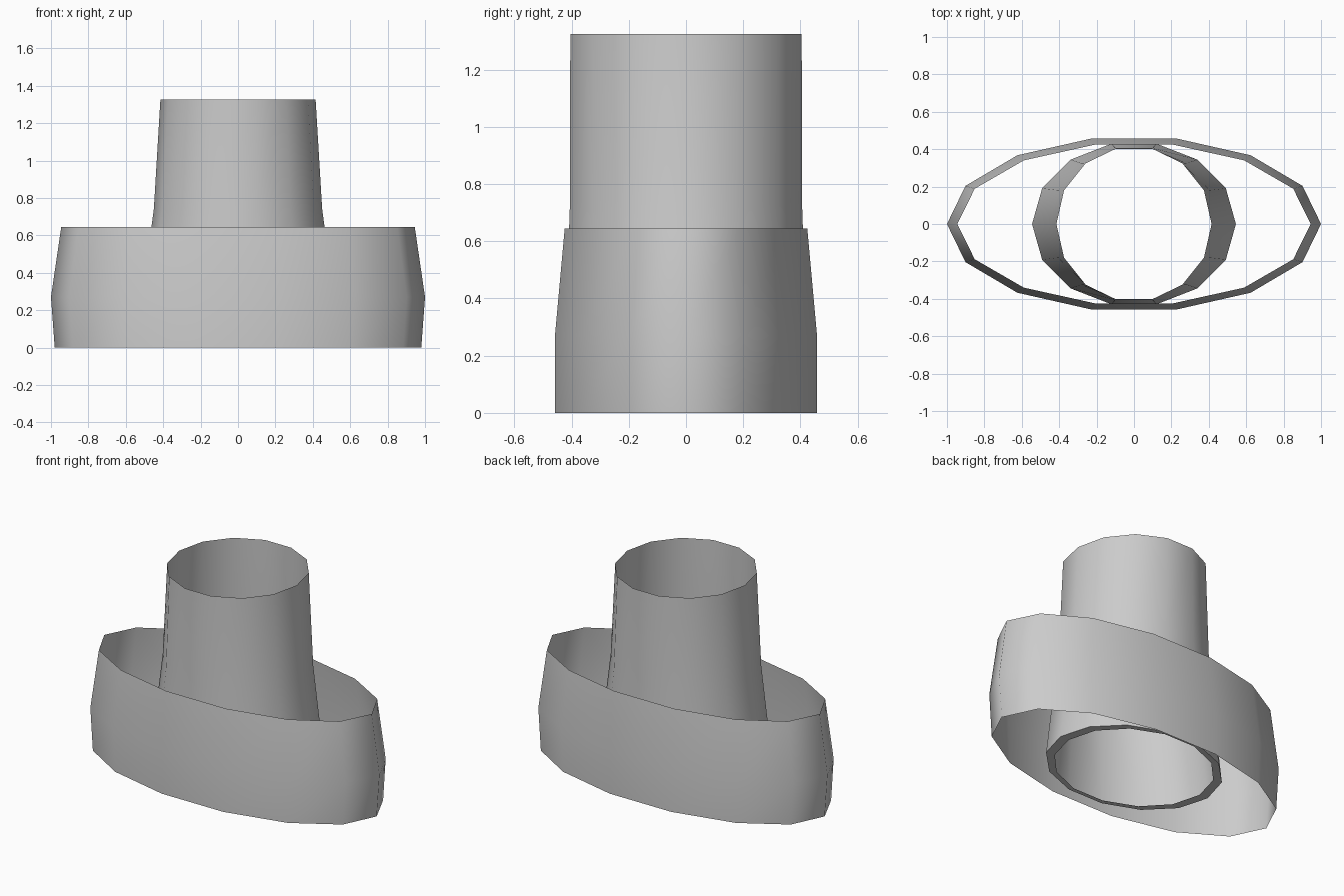
import bpy
import math

cube = bpy.data.objects.get("Cube")
if cube:
    bpy.data.objects.remove(cube, do_unlink=True)

SIDES = 14

grey = bpy.data.materials.new("light grey")
grey.use_nodes = True
colour = (0.6, 0.6, 0.6, 1)
grey.diffuse_color = colour
grey.node_tree.nodes["Principled BSDF"].inputs["Base Color"].default_value = colour


def oval_sleeve(name, rings):
    """Open sleeve through oval rings given upwards as (x radius, y radius, z)."""
    verts = []
    for rx, ry, z in rings:
        for i in range(SIDES):
            a = 2 * math.pi * i / SIDES
            verts.append((rx * math.cos(a), ry * math.sin(a), z))
    faces = []
    for k in range(len(rings) - 1):
        for i in range(SIDES):
            j = (i + 1) % SIDES
            low, high = k * SIDES, (k + 1) * SIDES
            faces.append((low + i, low + j, high + j, high + i))
    mesh = bpy.data.meshes.new(name)
    mesh.from_pydata(verts, [], faces)
    mesh.materials.append(grey)
    obj = bpy.data.objects.new(name, mesh)
    bpy.context.collection.objects.link(obj)
    bpy.ops.object.select_all(action="DESELECT")
    obj.select_set(True)
    bpy.context.view_layer.objects.active = obj
    bpy.ops.object.shade_smooth_by_angle(angle=math.radians(60))
    return obj


# Wide outer band, slightly bulging near its lower third
oval_sleeve("outer_band", [(0.98, 0.47, 0), (1.0, 0.47, 0.27), (0.945, 0.435, 0.645)])

# Tall inner tube with a flared foot and a narrow lip turned in at the bottom
oval_sleeve("inner_tube", [(0.485, 0.412, 0.035), (0.545, 0.44, 0.035),
                           (0.45, 0.416, 0.74), (0.415, 0.415, 1.325)])
